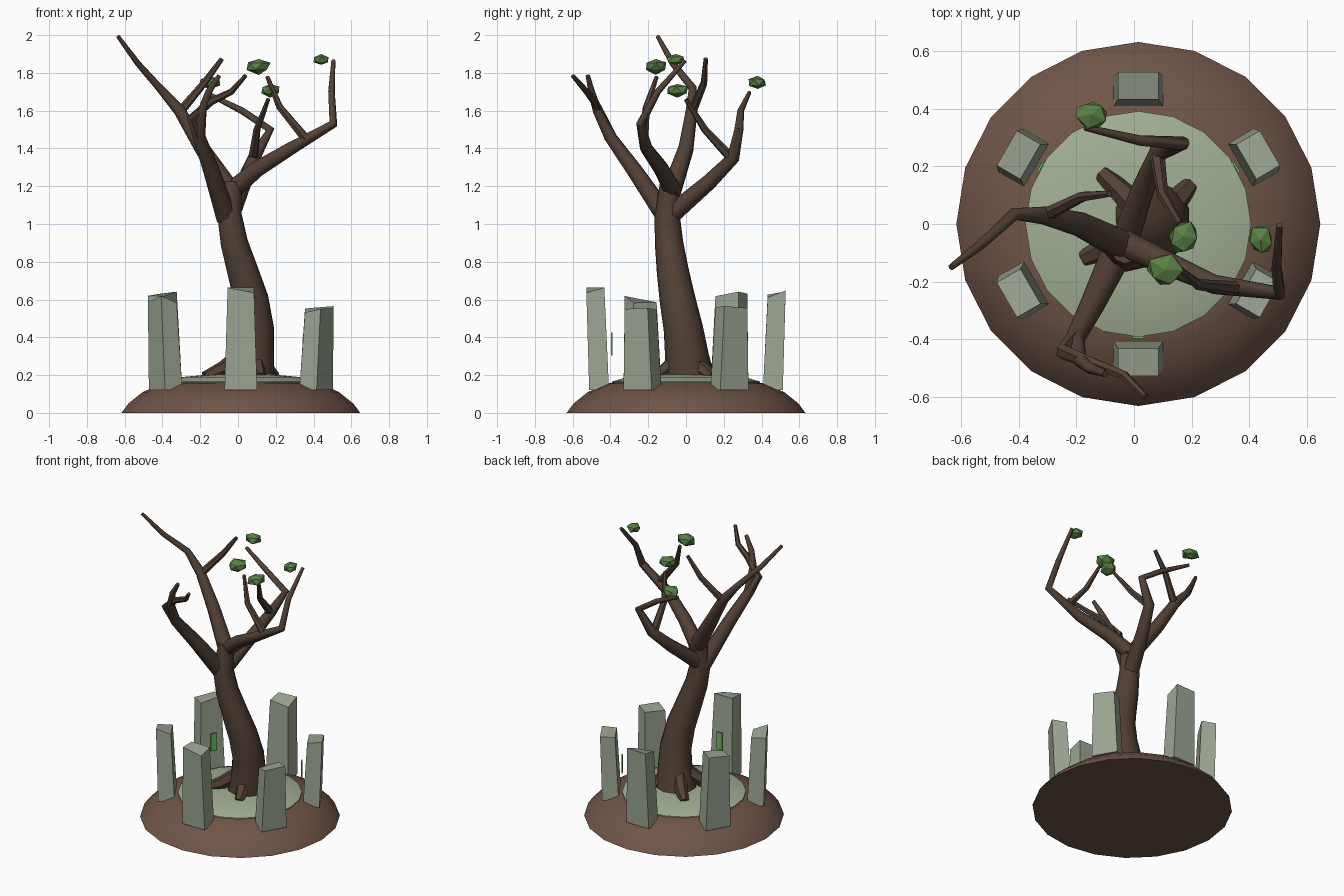
import bpy, bmesh, math, random
from mathutils import Vector, Matrix

if "Cube" in bpy.data.objects:
    bpy.data.objects.remove(bpy.data.objects["Cube"])

random.seed(4)
CX = 0.015          # centre of the mound and stone circle


def material(name, rgb):
    m = bpy.data.materials.new(name)
    m.diffuse_color = (*rgb, 1)
    m.use_nodes = True
    m.node_tree.nodes["Principled BSDF"].inputs["Base Color"].default_value = m.diffuse_color
    return m


BARK = material("bark", (0.085, 0.052, 0.036))
SOIL = material("soil", (0.16, 0.09, 0.065))
MOSS = material("moss", (0.36, 0.43, 0.30))
STONE = material("stone", (0.33, 0.38, 0.29))
GLOW = material("glow", (0.15, 0.50, 0.10))
LEAF = material("leaf", (0.10, 0.22, 0.06))


def finish(ob, mat, angle=None):
    ob.data.materials.clear()
    ob.data.materials.append(mat)
    if angle:
        bpy.ops.object.select_all(action='DESELECT')
        ob.select_set(True)
        bpy.context.view_layer.objects.active = ob
        bpy.ops.object.shade_smooth_by_angle(angle=math.radians(angle))
    return ob


def from_bmesh(name, bm, mat, angle=None):
    bmesh.ops.recalc_face_normals(bm, faces=bm.faces)
    me = bpy.data.meshes.new(name)
    bm.to_mesh(me)
    bm.free()
    ob = bpy.data.objects.new(name, me)
    bpy.context.collection.objects.link(ob)
    return finish(ob, mat, angle)


def lathe(name, profile, n, mat, angle):
    """Stack of rings (radius, z), capped at both ends."""
    bm = bmesh.new()
    rings = [[bm.verts.new((CX + r * math.cos(2 * math.pi * i / n),
                            r * math.sin(2 * math.pi * i / n), z))
              for i in range(n)] for r, z in profile]
    for a, b in zip(rings, rings[1:]):
        for i in range(n):
            j = (i + 1) % n
            bm.faces.new((a[i], a[j], b[j], b[i]))
    bm.faces.new(rings[0])
    bm.faces.new(rings[-1])
    return from_bmesh(name, bm, mat, angle)


def limb(name, pts, sides=8):
    """Tapered tube through points (x, y, z, radius)."""
    P = [Vector(p[:3]) for p in pts]
    bm = bmesh.new()
    side = Vector((1, 0.3, 0.1))
    rings = []
    for k, p in enumerate(P):
        d1 = (P[min(k + 1, len(P) - 1)] - p).normalized()
        d0 = (p - P[max(k - 1, 0)]).normalized()
        t = (d0 + d1).normalized()
        side = (side - t * side.dot(t)).normalized()
        up = t.cross(side)
        r = pts[k][3]
        rings.append([bm.verts.new(p + r * (side * math.cos(a) + up * math.sin(a)))
                      for a in (2 * math.pi * i / sides for i in range(sides))])
    for a, b in zip(rings, rings[1:]):
        for i in range(sides):
            j = (i + 1) % sides
            bm.faces.new((a[i], a[j], b[j], b[i]))
    bm.faces.new(rings[0])
    bm.faces.new(rings[-1])
    return from_bmesh(name, bm, BARK, 50)


# Mound with a mossy cap
lathe("mound", [(0.632, 0), (0.595, 0.05), (0.52, 0.11), (0.42, 0.155), (0.30, 0.175)],
      20, SOIL, 40)
lathe("moss_cap", [(0.392, 0.12), (0.392, 0.166), (0.31, 0.19), (0.18, 0.202)],
      20, MOSS, 40)

# Trunk and roots
limb("trunk", [(0.06, 0.02, 0.15, 0.14), (0.08, 0.005, 0.3, 0.116), (0.09, -0.015, 0.45, 0.104),
               (0.07, -0.045, 0.6, 0.095), (0.025, -0.07, 0.75, 0.085),
               (-0.02, -0.09, 0.9, 0.075), (-0.045, -0.10, 1.05, 0.067),
               (-0.03, -0.085, 1.22, 0.052)], 10)
for i, (x, y) in enumerate([(-0.11, 0.175), (0.195, 0.135), (-0.175, -0.12), (0.12, -0.16)]):
    limb(f"root_{i}", [(0.05 + 0.2 * x, 0.2 * y, 0.30, 0.05),
                       (0.03 + 0.6 * x, 0.6 * y, 0.235, 0.042), (x, y, 0.19, 0.03)], 6)

# Main branches and their twigs
limb("left_branch", [(-0.02, -0.085, 1.15, 0.055), (-0.19, 0.0, 1.40, 0.043),
                     (-0.31, 0.03, 1.60, 0.033), (-0.415, 0.035, 1.72, 0.022),
                     (-0.53, -0.07, 1.85, 0.017), (-0.635, -0.15, 1.993, 0.011)])
limb("left_twig", [(-0.31, 0.03, 1.59, 0.025), (-0.18, 0.095, 1.745, 0.019),
                   (-0.085, 0.105, 1.875, 0.012)], 6)
limb("front_branch", [(-0.06, -0.10, 1.03, 0.055), (-0.14, -0.27, 1.28, 0.044),
                      (-0.205, -0.40, 1.46, 0.034), (-0.19, -0.47, 1.60, 0.025),
                      (-0.155, -0.50, 1.70, 0.019), (-0.10, -0.52, 1.785, 0.012)])
limb("front_twig", [(-0.205, -0.40, 1.46, 0.034), (-0.245, -0.445, 1.56, 0.028),
                    (-0.14, -0.485, 1.65, 0.021), (-0.035, -0.525, 1.70, 0.017),
                    (0.04, -0.60, 1.785, 0.011)], 6)
limb("right_branch", [(-0.03, -0.07, 1.18, 0.05), (0.10, -0.13, 1.29, 0.043),
                      (0.28, -0.21, 1.40, 0.034), (0.505, -0.24, 1.53, 0.024),
                      (0.495, -0.15, 1.70, 0.018), (0.505, -0.005, 1.865, 0.011)])
limb("right_twig", [(0.36, -0.225, 1.45, 0.026), (0.22, -0.21, 1.62, 0.019),
                    (0.155, -0.155, 1.78, 0.011)], 6)
limb("back_branch", [(-0.04, -0.08, 1.05, 0.052), (0.03, 0.12, 1.22, 0.042),
                     (0.085, 0.25, 1.35, 0.034), (0.17, 0.28, 1.50, 0.024),
                     (0.02, 0.29, 1.60, 0.018), (-0.17, 0.335, 1.695, 0.011)])
limb("back_twig", [(0.08, 0.24, 1.35, 0.027), (0.10, 0.10, 1.50, 0.020),
                   (0.16, 0.0, 1.66, 0.012)], 6)

# Ring of tapered standing stones, leaning slightly outward with slanted tops
HEIGHTS = [0.57, 0.63, 0.63, 0.60, 0.65, 0.54]
for i, h in enumerate(HEIGHTS):
    ang = math.radians(30 + 60 * i)
    bm = bmesh.new()
    bmesh.ops.create_cube(bm, size=1)
    for v in bm.verts:
        top = v.co.z > 0
        v.co.x *= 0.095 if top else 0.105
        v.co.y *= 0.14 if top else 0.172
        v.co.x += 0.48 if top else 0.46
        v.co.z = h + random.uniform(-0.022, 0.022) if top else 0.12
    bmesh.ops.transform(bm, verts=bm.verts, matrix=Matrix.Translation((CX, 0, 0))
                        @ Matrix.Rotation(ang, 4, 'Z'))
    from_bmesh(f"standing_stone_{i}", bm, STONE)

# Thin glowing marks on the inner side of three stones
for deg, z in [(30, 0.34), (150, 0.35), (270, 0.365)]:
    bm = bmesh.new()
    bmesh.ops.create_cube(bm, size=1, matrix=Matrix.Translation((CX, 0, z))
                          @ Matrix.Rotation(math.radians(deg), 4, 'Z')
                          @ Matrix.Translation((0.393, 0, 0))
                          @ Matrix.Diagonal((0.008, 0.04, 0.12, 1)))
    from_bmesh(f"glow_mark_{deg}", bm, GLOW)

# Faceted leaf clumps at the twig tips
for i, (x, y, z, s) in enumerate([(0.11, -0.16, 1.835, 0.076), (0.17, -0.045, 1.71, 0.068),
                                  (0.44, -0.055, 1.87, 0.06), (-0.15, 0.38, 1.75, 0.068)]):
    bm = bmesh.new()
    bmesh.ops.create_icosphere(bm, subdivisions=1, radius=1)
    for v in bm.verts:
        v.co *= random.uniform(0.75, 1.05)
    bmesh.ops.transform(bm, verts=bm.verts, matrix=Matrix.Translation((x, y, z))
                        @ Matrix.Rotation(i * 1.1, 4, 'Z')
                        @ Matrix.Diagonal((s, s * 0.85, s * 0.6, 1)))
    from_bmesh(f"leaf_clump_{i}", bm, LEAF)
